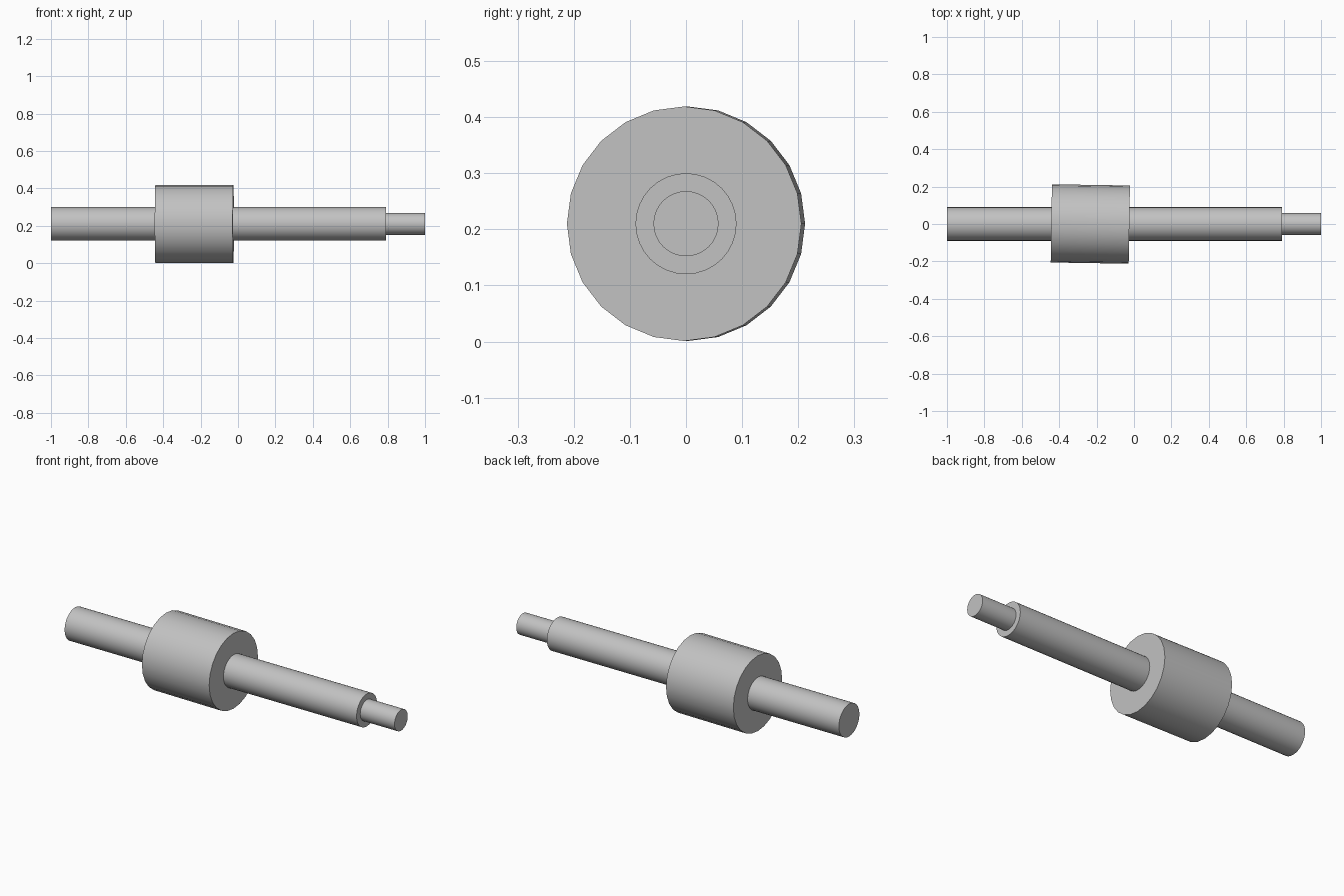
import bpy
import math

if "Cube" in bpy.data.objects:
    bpy.data.objects.remove(bpy.data.objects["Cube"])

AXIS_Z = 0.21

steel = bpy.data.materials.new("steel grey")
steel.diffuse_color = (0.54, 0.54, 0.54, 1)
steel.use_nodes = True
steel.node_tree.nodes["Principled BSDF"].inputs["Base Color"].default_value = steel.diffuse_color


def round_bar(name, x0, x1, radius, sides, turn=0.0):
    """Capped cylinder along x, from x0 to x1."""
    bpy.ops.mesh.primitive_cylinder_add(
        vertices=sides, radius=radius, depth=x1 - x0,
        location=((x0 + x1) / 2, 0, AXIS_Z),
        rotation=(math.radians(turn), math.pi / 2, 0))
    bar = bpy.context.object
    bar.name = name
    bar.data.materials.append(steel)
    bpy.ops.object.shade_smooth_by_angle(angle=math.radians(30))
    return bar


# Main shaft, running through the roller
round_bar("shaft", -1.0, 0.79, 0.09, 32)

# Thinner journal at the right end
round_bar("end_journal", 0.79, 1.0, 0.058, 32)

# Wide roller body, turned very slightly about the shaft
round_bar("roller", -0.442, -0.025, 0.209, 24, turn=0.9)
